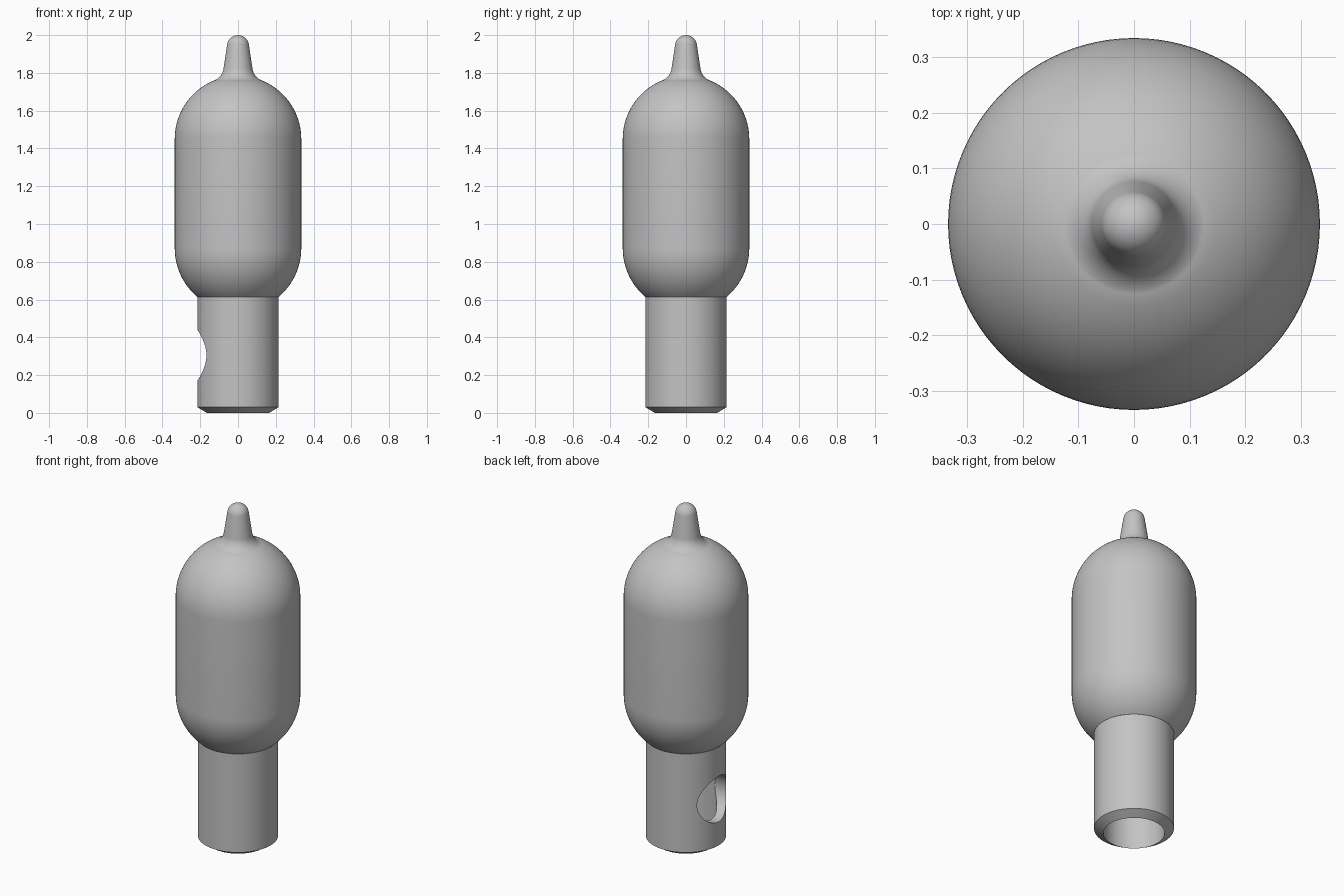
import bpy
import bmesh
from math import radians, cos, sin, pi

if "Cube" in bpy.data.objects:
    bpy.data.objects.remove(bpy.data.objects["Cube"], do_unlink=True)

SEGMENTS = 96

# Single plain grey
grey = bpy.data.materials.new("plain grey")
grey.use_nodes = True
colour = (0.55, 0.55, 0.55, 1)
grey.diffuse_color = colour
grey.node_tree.nodes["Principled BSDF"].inputs["Base Color"].default_value = colour


def arc(r, z, radius, start, end, steps):
    """Points on an arc in the (radius, height) plane, angles in degrees."""
    angles = [radians(start + (end - start) * i / steps) for i in range(steps + 1)]
    return [(r + radius * cos(a), z + radius * sin(a)) for a in angles]


def revolve(name, profile):
    """Turn a profile of (radius, height) points around the z axis."""
    bm = bmesh.new()
    verts = [bm.verts.new((r, 0, z)) for r, z in profile]
    edges = [bm.edges.new(pair) for pair in zip(verts, verts[1:])]
    bmesh.ops.spin(bm, geom=verts + edges, cent=(0, 0, 0), axis=(0, 0, 1),
                   angle=2 * pi, steps=SEGMENTS)
    bmesh.ops.remove_doubles(bm, verts=bm.verts, dist=0.0001)
    bmesh.ops.recalc_face_normals(bm, faces=bm.faces)
    mesh = bpy.data.meshes.new(name)
    bm.to_mesh(mesh)
    bm.free()
    mesh.materials.append(grey)
    obj = bpy.data.objects.new(name, mesh)
    bpy.context.collection.objects.link(obj)
    return obj


def activate(obj):
    bpy.ops.object.select_all(action='DESELECT')
    obj.select_set(True)
    bpy.context.view_layer.objects.active = obj


# Capsule body, flared neck and rounded tip in one profile
bulb_profile = [(0, 0.614)]
bulb_profile += arc(0, 0.871, 0.335, -50, 0, 16)
bulb_profile += arc(0, 1.45, 0.335, 0, 67.5, 20)
bulb_profile += arc(0.156, 1.834, 0.08, 247, 187, 12)
bulb_profile += arc(0, 1.942, 0.058, 7, 88, 12)
bulb_profile += [(0, 2.0)]
bulb = revolve("bulb", bulb_profile)

# Hollow stem with a chamfered lower rim
stem = revolve("stem", [(0, 0.60), (0.165, 0.60), (0.165, 0), (0.215, 0.03),
                        (0.215, 0.63), (0, 0.63)])

# Round side port through one wall of the stem
bpy.ops.mesh.primitive_cylinder_add(vertices=64, radius=0.135, depth=0.4,
                                    location=(-0.2, 0, 0.305),
                                    rotation=(0, pi / 2, 0))
cutter = bpy.context.object
cutter.name = "port_cutter"
cutter.hide_render = True
cutter.data.materials.append(grey)
port = stem.modifiers.new("side_port", 'BOOLEAN')
port.operation = 'DIFFERENCE'
port.solver = 'EXACT'
port.object = cutter
activate(stem)
bpy.ops.object.modifier_apply(modifier=port.name)
bpy.data.objects.remove(cutter, do_unlink=True)

# Smooth surfaces with crisp rims
for part in (bulb, stem):
    activate(part)
    bpy.ops.object.shade_smooth_by_angle(angle=radians(25))
